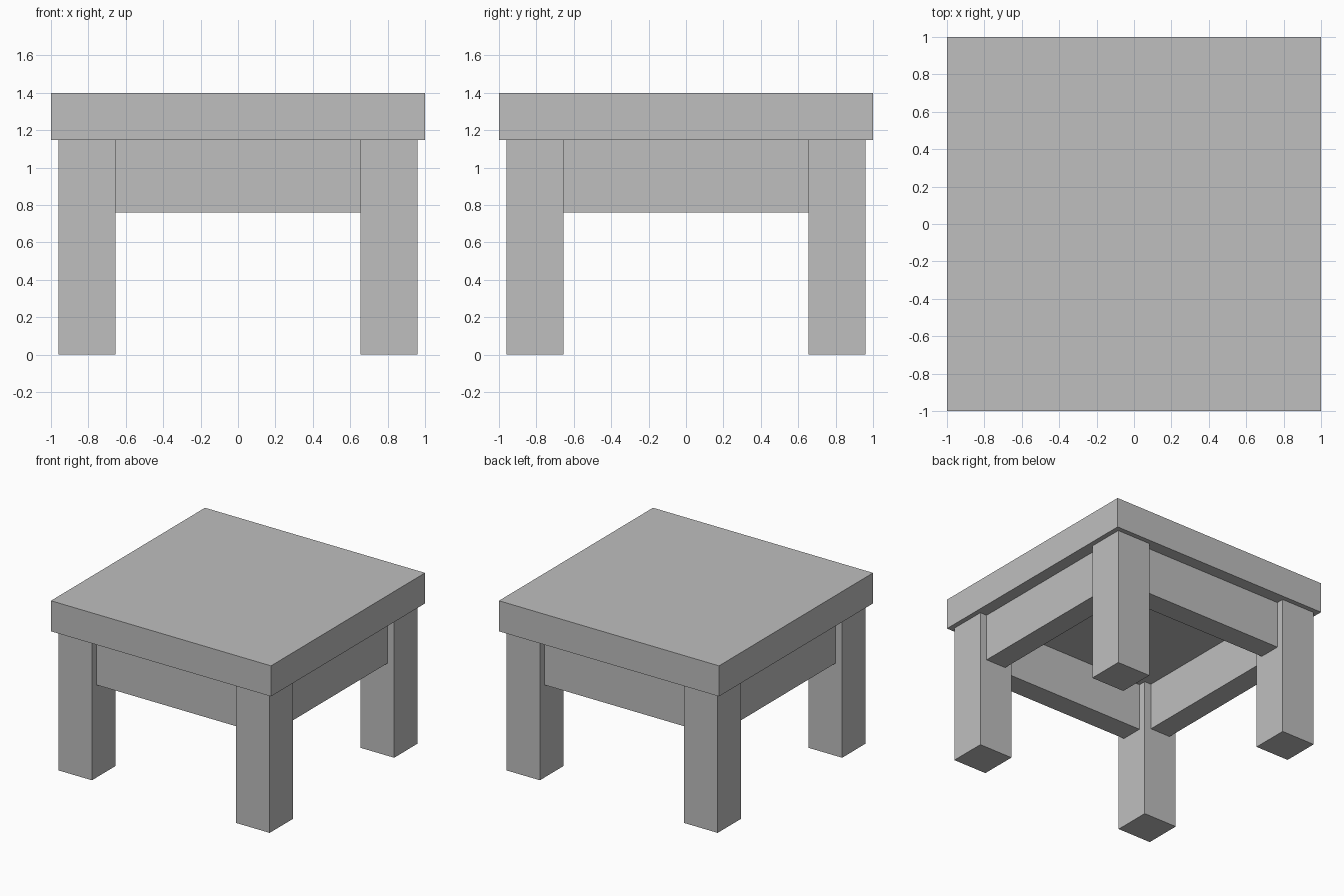
import bpy

cube = bpy.data.objects.get("Cube")
if cube:
    bpy.data.objects.remove(cube, do_unlink=True)

grey = bpy.data.materials.new("plain_grey")
grey.use_nodes = True
colour = (0.52, 0.52, 0.52, 1)
grey.diffuse_color = colour
grey.node_tree.nodes["Principled BSDF"].inputs["Base Color"].default_value = colour

HALF_TOP = 1.0
TOP_Z, UNDER_Z, RAIL_Z = 1.398, 1.147, 0.76
LEG = 0.305          # leg thickness
RAIL = 0.183         # rail thickness
LEG_C = 0.808        # leg and rail centre line


def box(name, x, y, z0, z1, sx, sy):
    """Box centred at x, y, spanning z0 to z1."""
    bpy.ops.mesh.primitive_cube_add(size=1, location=(x, y, (z0 + z1) / 2))
    ob = bpy.context.object
    ob.name = name
    ob.scale = (sx, sy, z1 - z0)
    bpy.ops.object.transform_apply(location=False, rotation=False, scale=True)
    ob.data.materials.append(grey)
    return ob


# Table top
box("table_top", 0, 0, UNDER_Z, TOP_Z, 2 * HALF_TOP, 2 * HALF_TOP)

# Four square legs
for side, sx in (("left", 1), ("right", -1)):
    for end, sy in (("front", -1), ("back", 1)):
        box(f"{end}_{side}_leg", sx * LEG_C, sy * LEG_C, 0, UNDER_Z, LEG, LEG)

# Rails between the legs, centred on the leg thickness
span = 2 * LEG_C - LEG
for name, s in (("front_rail", -1), ("back_rail", 1)):
    box(name, 0, s * LEG_C, RAIL_Z, UNDER_Z, span, RAIL)
for name, s in (("right_rail", -1), ("left_rail", 1)):
    box(name, s * LEG_C, 0, RAIL_Z, UNDER_Z, RAIL, span)
